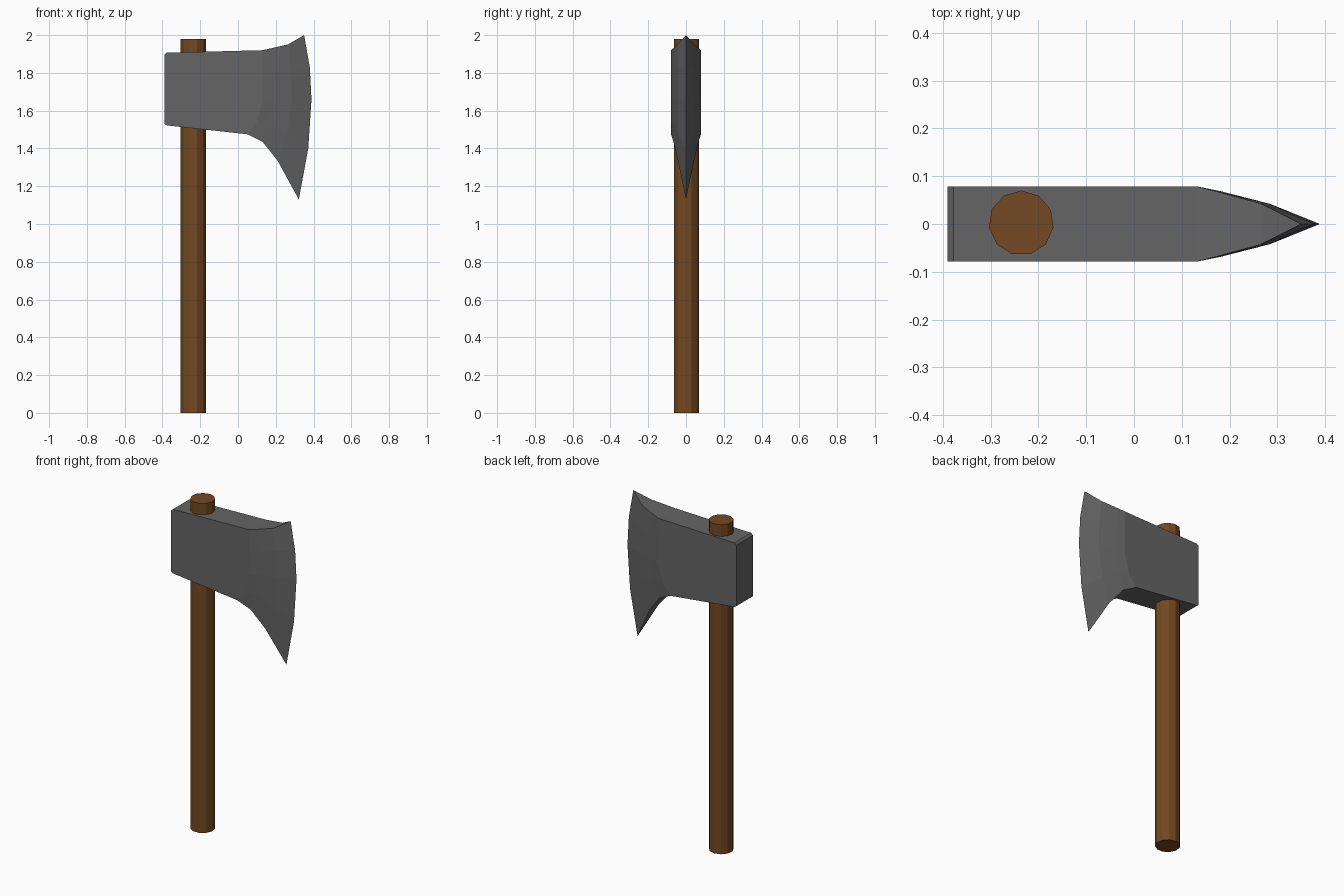
import bpy, bmesh
from mathutils import Vector, Matrix

if "Cube" in bpy.data.objects:
    bpy.data.objects.remove(bpy.data.objects["Cube"])


def finish(bm, name, colour):
    bmesh.ops.recalc_face_normals(bm, faces=bm.faces)
    mesh = bpy.data.meshes.new(name)
    bm.to_mesh(mesh)
    bm.free()
    mat = bpy.data.materials.new(name + "_material")
    mat.diffuse_color = colour
    mat.use_nodes = True
    mat.node_tree.nodes["Principled BSDF"].inputs["Base Color"].default_value = mat.diffuse_color
    mesh.materials.append(mat)
    obj = bpy.data.objects.new(name, mesh)
    bpy.context.collection.objects.link(obj)
    return obj


# Handle: straight eleven-sided shaft
bm = bmesh.new()
bmesh.ops.create_cone(bm, cap_ends=True, segments=11, radius1=0.068, radius2=0.068,
                      depth=1.98, matrix=Matrix.Translation((-0.236, 0.002, 0.99)))
finish(bm, "handle", (0.17, 0.065, 0.016, 1))


# Axe head: columns of (x, half thickness, z), top to bottom, from poll to edge
def straight(x, top, bottom, half=0.079, n=5):
    return [(x, half, top + (bottom - top) * i / (n - 1)) for i in range(n)]


columns = [
    straight(-0.39, 1.896, 1.53),
    straight(-0.378, 1.907, 1.522),
    [(0.13, 0.079, 1.92), (0.13, 0.079, 1.78), (0.13, 0.079, 1.65),
     (0.10, 0.079, 1.54), (0.05, 0.079, 1.475)],
    [(0.17, 0.069, 1.929), (0.18, 0.069, 1.80), (0.18, 0.068, 1.66),
     (0.16, 0.067, 1.54), (0.13, 0.066, 1.435)],
    [(0.265, 0.043, 1.951), (0.28, 0.043, 1.82), (0.285, 0.042, 1.66),
     (0.26, 0.043, 1.48), (0.21, 0.043, 1.335)],
    [(0.35, 0, 2.0), (0.38, 0, 1.83), (0.389, 0, 1.66), (0.372, 0, 1.40), (0.322, 0, 1.13)],
]
bm = bmesh.new()
sides = {s: [[bm.verts.new((x, s * y, z)) for x, y, z in col] for col in columns]
         for s in (-1, 1)}
left, right = sides[-1], sides[1]
for a in range(len(columns) - 1):
    for grid in (left, right):                       # cheeks
        for r in range(4):
            bm.faces.new((grid[a][r], grid[a + 1][r], grid[a + 1][r + 1], grid[a][r + 1]))
    for r in (0, 4):                                 # top and underside
        bm.faces.new((left[a][r], left[a + 1][r], right[a + 1][r], right[a][r]))
for r in range(4):                                   # poll
    bm.faces.new((left[0][r], left[0][r + 1], right[0][r + 1], right[0][r]))
# weld both sides into the sharp edge
bmesh.ops.remove_doubles(bm, verts=bm.verts[:], dist=0.0001)
finish(bm, "axe_head", (0.13, 0.13, 0.13, 1))
